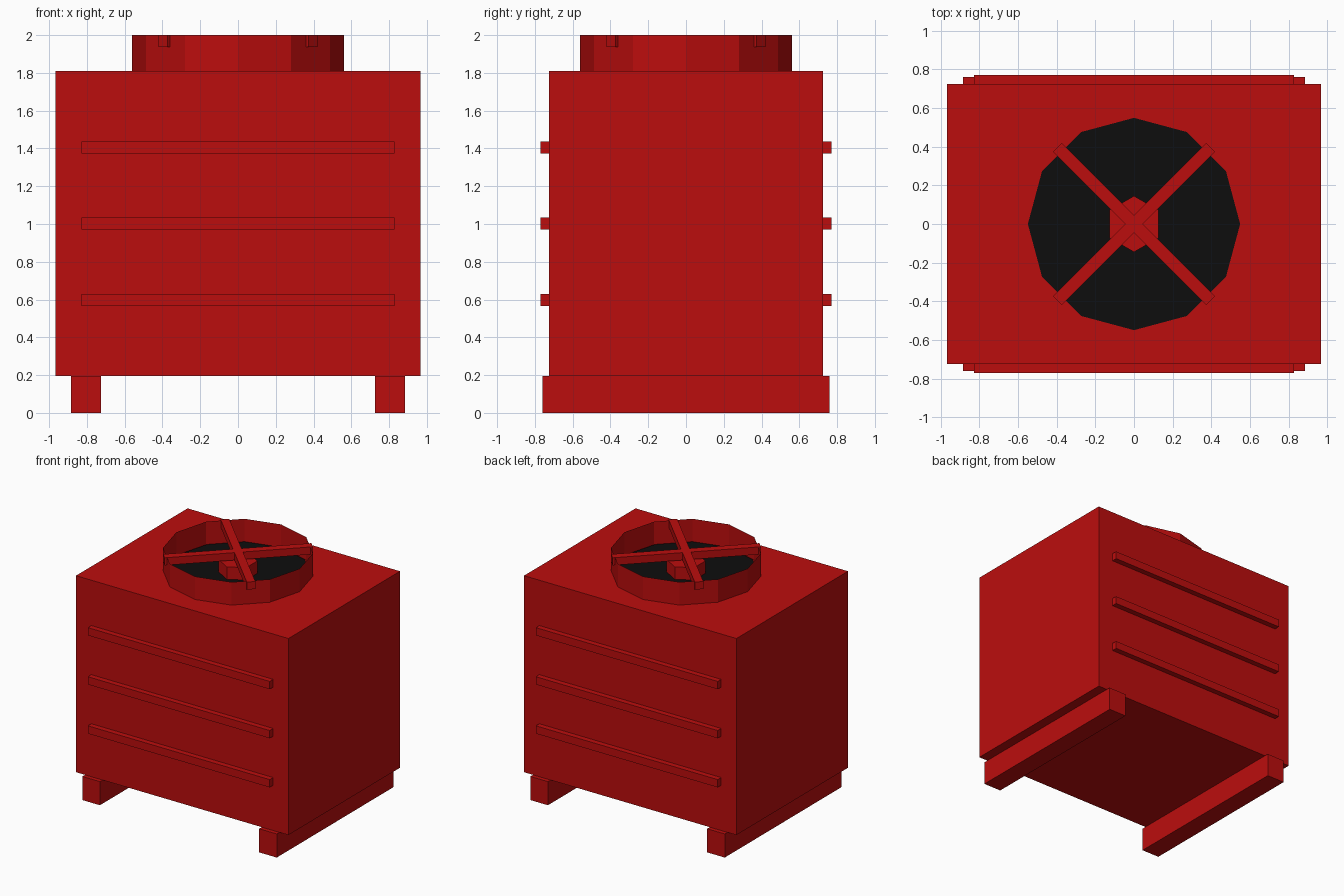
import bpy
import bmesh
from math import radians
from mathutils import Matrix

default = bpy.data.objects.get("Cube")
if default:
    bpy.data.objects.remove(default, do_unlink=True)


def make_material(name, colour):
    mat = bpy.data.materials.new(name)
    mat.use_nodes = True
    mat.diffuse_color = colour
    mat.node_tree.nodes["Principled BSDF"].inputs["Base Color"].default_value = colour
    return mat


red = make_material("red_paint", (0.5, 0.004, 0.004, 1))
black = make_material("black", (0.004, 0.004, 0.004, 1))


def add_object(name, bm, mat):
    bmesh.ops.recalc_face_normals(bm, faces=bm.faces)
    mesh = bpy.data.meshes.new(name)
    bm.to_mesh(mesh)
    bm.free()
    mesh.materials.append(mat)
    obj = bpy.data.objects.new(name, mesh)
    bpy.context.collection.objects.link(obj)
    return obj


def box(name, centre, size, mat=red, turn=0):
    bm = bmesh.new()
    bmesh.ops.create_cube(bm, size=1, matrix=Matrix.Translation(centre)
                          @ Matrix.Rotation(radians(turn), 4, 'Z')
                          @ Matrix.Diagonal((*size, 1)))
    return add_object(name, bm, mat)


def prism(name, sides, radius, bottom, top, mat=red, turn=0, capped=True):
    bm = bmesh.new()
    bmesh.ops.create_cone(bm, cap_ends=capped, segments=sides,
                          radius1=radius, radius2=radius, depth=top - bottom,
                          matrix=Matrix.Translation((0, 0, (bottom + top) / 2))
                          @ Matrix.Rotation(radians(turn), 4, 'Z'))
    return add_object(name, bm, mat)


BASE, LID, TOP = 0.194, 1.811, 2.0

# Cabinet
box("cabinet", (0, 0, (BASE + LID) / 2), (1.934, 1.45, LID - BASE))

# Skid feet running front to back
for side, sign in (("left", 1), ("right", -1)):
    box(f"{side}_foot", (sign * 0.805, 0, BASE / 2), (0.16, 1.52, BASE))

# Slats on the front and back
for face, sign in (("front", -1), ("back", 1)):
    for i in range(3):
        box(f"{face}_slat_{i + 1}", (0, sign * 0.745, 0.598 + 0.404 * i),
            (1.656, 0.05, 0.064))

# Fan housing: thin open wall, dark opening, hub and crossed guard bars
prism("fan_ring", 12, 0.561, LID, TOP, capped=False)
prism("fan_opening", 12, 0.549, LID - 0.002, LID + 0.007, black)
prism("fan_hub", 6, 0.145, LID, 1.92)
for name, turn in (("guard_bar_a", 45), ("guard_bar_b", -45)):
    box(name, (0, 0, TOP - 0.031), (1.122, 0.065, 0.062), turn=turn)
